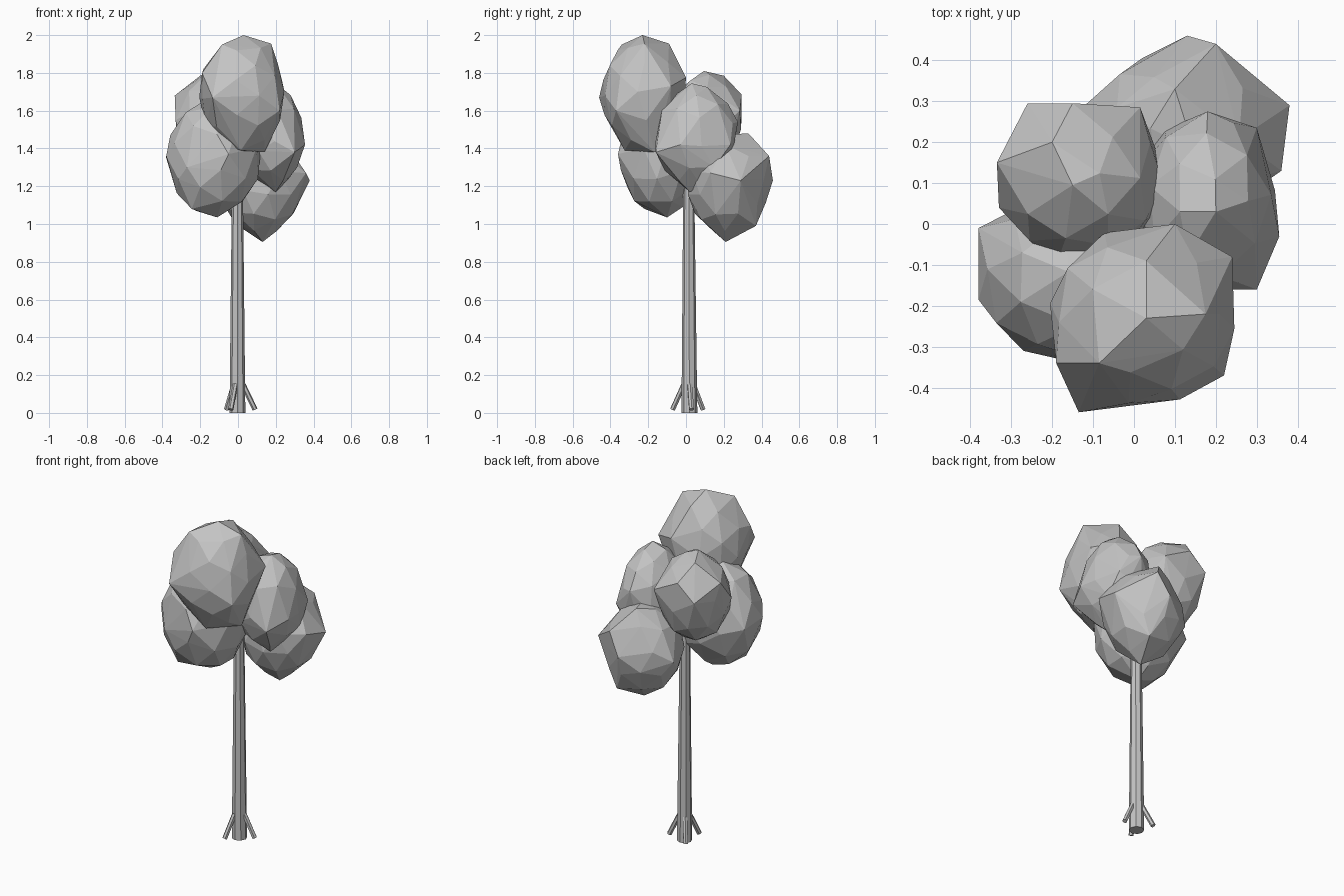
import bpy, bmesh, math, random
from mathutils import Vector, Euler

if "Cube" in bpy.data.objects:
    bpy.data.objects.remove(bpy.data.objects["Cube"])

random.seed(4)

grey = bpy.data.materials.new("plain grey")
grey.diffuse_color = (0.55, 0.55, 0.55, 1)
grey.use_nodes = True
grey.node_tree.nodes["Principled BSDF"].inputs["Base Color"].default_value = grey.diffuse_color


def finish(name, bm):
    bmesh.ops.recalc_face_normals(bm, faces=bm.faces)
    mesh = bpy.data.meshes.new(name)
    bm.to_mesh(mesh)
    bm.free()
    mesh.materials.append(grey)
    obj = bpy.data.objects.new(name, mesh)
    bpy.context.collection.objects.link(obj)


def limb(name, start, end, r_start, r_end, sides):
    """Tapered, flat-sided post between two points."""
    start, end = Vector(start), Vector(end)
    axis = end - start
    bm = bmesh.new()
    bmesh.ops.create_cone(bm, cap_ends=True, segments=sides, radius1=r_start,
                          radius2=r_end, depth=axis.length)
    turn = axis.to_track_quat('Z', 'Y')
    for v in bm.verts:
        v.co = turn @ v.co + (start + end) / 2
    finish(name, bm)


def leaf_clump(name, low, high, corners):
    """Low-poly ball filling the bounds, with a few corners pulled out."""
    low, high = Vector(low), Vector(high)
    mid, half = (low + high) / 2, (high - low) / 2
    ball = bmesh.new()
    bmesh.ops.create_icosphere(ball, subdivisions=2, radius=0.99)
    spin = Euler([random.uniform(0, math.tau) for _ in range(3)]).to_matrix()
    points = [spin @ v.co for v in ball.verts]
    ball.free()
    # Each corner replaces the ball point nearest to its direction
    pulled = []
    for c in corners:
        c = Vector([(c[i] - mid[i]) / half[i] for i in range(3)])
        points.remove(min(points, key=lambda p: (p - c.normalized()).length))
        pulled.append(c)
    bm = bmesh.new()
    for p in points + pulled:
        bm.verts.new([p[i] * half[i] + mid[i] for i in range(3)])
    bmesh.ops.convex_hull(bm, input=list(bm.verts))
    bmesh.ops.delete(bm, geom=[v for v in bm.verts if not v.link_faces],
                     context='VERTS')
    finish(name, bm)


# Trunk
limb("trunk", (-0.003, 0.018, 0), (-0.003, 0.014, 1.4), 0.042, 0.027, 8)

# Three splayed roots
for k in range(3):
    a = k * math.tau / 3 + math.radians(8)
    c, s = math.cos(a), math.sin(a)
    limb(f"root_{k + 1}", (-0.003 + 0.03 * c, 0.016 + 0.03 * s, 0.15),
         (-0.003 + 0.094 * c, 0.016 + 0.094 * s, 0.018), 0.014, 0.014, 6)

# Foliage
leaf_clump("leaves_top_front", (-0.21, -0.45, 1.38), (0.25, 0.0, 1.99), [
    (0.03, -0.23, 2.0), (0.175, -0.22, 1.955), (0.03, -0.09, 1.955),
    (-0.135, -0.46, 1.67), (0.22, -0.37, 1.6), (0.14, -0.165, 1.38),
    (0.015, -0.325, 1.39), (0.1, 0.0, 1.775), (0.24, -0.08, 1.73),
    (-0.085, -0.34, 1.95), (-0.19, -0.34, 1.8)])
leaf_clump("leaves_low_front", (-0.38, -0.355, 1.04), (0.127, 0.09, 1.67), [
    (-0.38, -0.185, 1.36), (-0.38, -0.01, 1.35), (-0.11, -0.1, 1.035),
    (-0.245, -0.22, 1.08), (-0.27, -0.31, 1.3), (-0.05, -0.36, 1.37)])
leaf_clump("leaves_back_left", (-0.335, -0.09, 1.27), (0.08, 0.295, 1.8), [
    (-0.15, 0.095, 1.81), (-0.2, 0.2, 1.785), (-0.26, 0.295, 1.59),
    (-0.335, 0.15, 1.68), (-0.33, 0.04, 1.55), (-0.15, 0.295, 1.685),
    (0.015, 0.285, 1.6), (-0.19, -0.1, 1.55)])
leaf_clump("leaves_right", (0.0, -0.165, 1.18), (0.35, 0.275, 1.74), [
    (0.2, 0.02, 1.17), (0.2, 0.03, 1.745), (0.355, -0.03, 1.42),
    (0.3, -0.16, 1.38), (0.18, 0.275, 1.54), (0.3, 0.235, 1.42),
    (0.31, 0.15, 1.3)])
leaf_clump("leaves_low_back", (-0.1, 0.0, 0.94), (0.345, 0.44, 1.48), [
    (0.13, 0.21, 0.905), (0.38, 0.29, 1.23), (0.13, 0.46, 1.23),
    (0.2, 0.44, 1.36), (0.1, 0.33, 1.48), (0.36, 0.13, 1.27),
    (0.2, 0.37, 0.99), (-0.12, 0.29, 1.2)])
